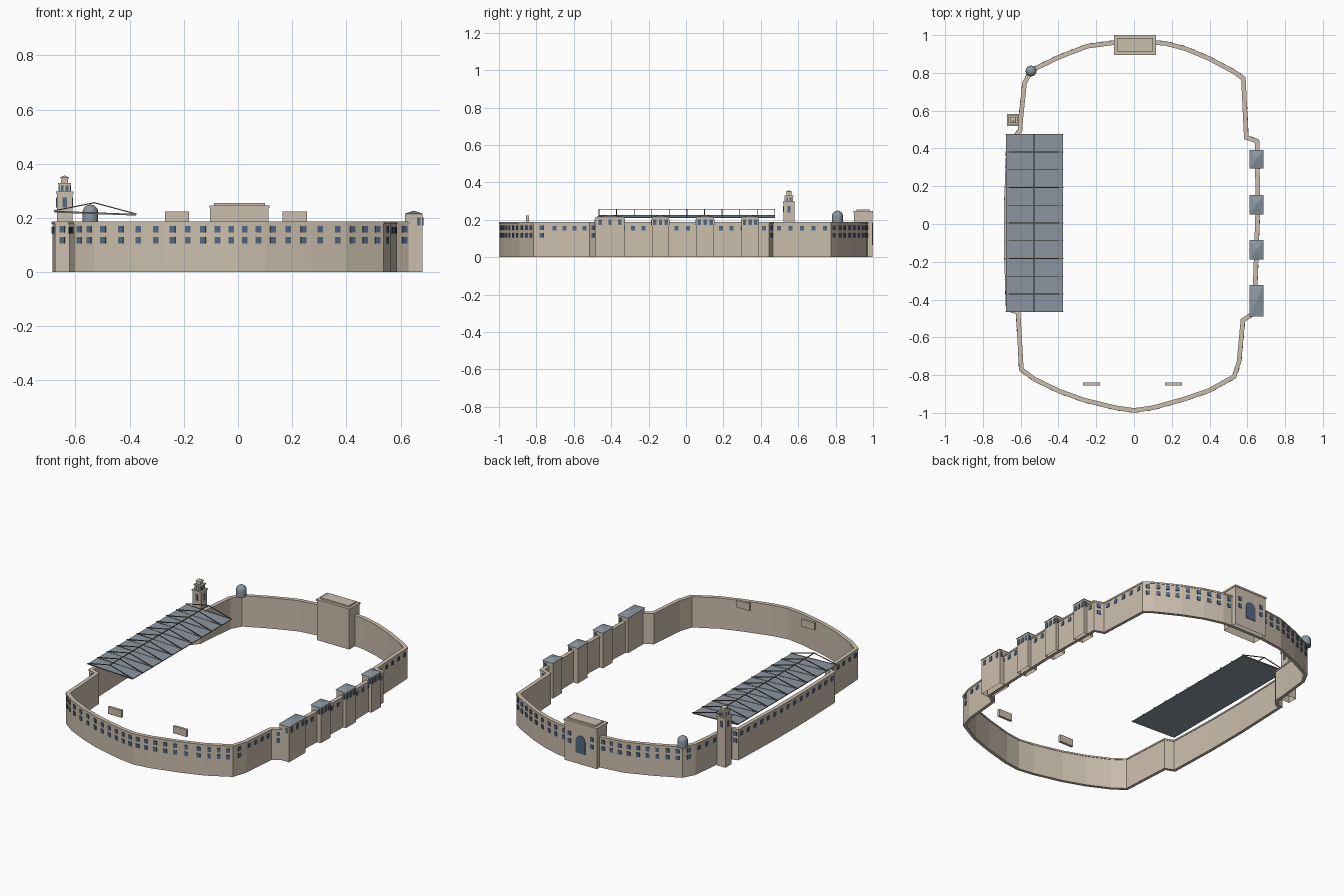
import bpy, bmesh, math
from mathutils import Matrix, Vector

cube = bpy.data.objects.get("Cube")
if cube:
    bpy.data.objects.remove(cube)


def material(name, rgb):
    m = bpy.data.materials.new(name)
    m.use_nodes = True
    m.diffuse_color = (*rgb, 1)
    m.node_tree.nodes["Principled BSDF"].inputs["Base Color"].default_value = (*rgb, 1)
    return m


STONE = material("sandstone", (0.60, 0.52, 0.42))
GLASS = material("blue glass", (0.09, 0.14, 0.22))
SHEET = material("grey roof sheet", (0.26, 0.31, 0.36))
STEEL = material("brown steel", (0.17, 0.14, 0.11))


def finish(name, bm, mat):
    bmesh.ops.recalc_face_normals(bm, faces=bm.faces)
    mesh = bpy.data.meshes.new(name)
    bm.to_mesh(mesh)
    bm.free()
    mesh.materials.append(mat)
    ob = bpy.data.objects.new(name, mesh)
    bpy.context.scene.collection.objects.link(ob)
    return ob


def add_box(bm, centre, size, angle=0):
    mat = Matrix.Translation(centre) @ Matrix.Rotation(angle, 4, "Z") @ Matrix.Diagonal((*size, 1))
    bmesh.ops.create_cube(bm, size=1, matrix=mat)


def box(name, x, y, z, mat=STONE, open_bottom=False):
    bm = bmesh.new()
    spans = (x, y, z)
    add_box(bm, [(a + b) / 2 for a, b in spans], [b - a for a, b in spans])
    if open_bottom:
        low = [f for f in bm.faces if f.normal.z < -0.9]
        bmesh.ops.delete(bm, geom=low, context="FACES_ONLY")
    return finish(name, bm, mat)


def pyramid(name, x, y, z, mat):
    bm = bmesh.new()
    base = [bm.verts.new((a, b, z[0])) for a, b in
            ((x[0], y[0]), (x[1], y[0]), (x[1], y[1]), (x[0], y[1]))]
    tip = bm.verts.new((sum(x) / 2, sum(y) / 2, z[1]))
    bm.faces.new(base)
    for i in range(4):
        bm.faces.new((base[i], base[(i + 1) % 4], tip))
    return finish(name, bm, mat)


def add_bar(bm, a, b, r):
    a, b = Vector(a), Vector(b)
    d = b - a
    mat = Matrix.Translation((a + b) / 2) @ d.to_track_quat("Z", "Y").to_matrix().to_4x4()
    bmesh.ops.create_cube(bm, size=1, matrix=mat @ Matrix.Diagonal((r, r, d.length, 1)))


# Perimeter wall plan, counter-clockwise along its outer face
PLAN = [Vector(p) for p in (
    (0, -.996), (.1, -.982), (.27, -.935), (.4, -.89), (.537, -.815), (.565, -.73),
    (.585, -.515), (.645, -.475), (.655, -.2), (.665, .1), (.66, .445), (.603, .465),
    (.588, .775), (.54, .81), (.4, .885), (.28, .935), (.17, .965), (.1, .97),
    (-.1, .97), (-.25, .95), (-.4, .892), (-.55, .82), (-.588, .75), (-.608, .56),
    (-.612, .5), (-.635, .47), (-.672, .46), (-.685, .1), (-.685, -.15), (-.675, -.455),
    (-.622, -.475), (-.605, -.775), (-.53, -.83), (-.4, -.893), (-.27, -.94), (-.1, -.982))]


def outward(a, b):
    d = (b - a).normalized()
    return Vector((d.y, -d.x))


def offset(points, dist):
    out = []
    for i, p in enumerate(points):
        n1 = outward(points[i - 1], p)
        n2 = outward(p, points[(i + 1) % len(points)])
        m = (n1 + n2).normalized()
        out.append(p + m * dist / max(m.dot(n1), 0.5))
    return out


def ring_wall(name, out, inn, z0, z1):
    bm = bmesh.new()
    loops = [[bm.verts.new((p.x, p.y, z)) for p in offset(PLAN, d)]
             for d, z in ((out, z0), (out, z1), (inn, z1), (inn, z0))]
    n = len(PLAN)
    for k in range(4):
        a, b = loops[k], loops[(k + 1) % 4]
        for i in range(n):
            j = (i + 1) % n
            bm.faces.new((a[i], a[j], b[j], b[i]))
    finish(name, bm, STONE)


ring_wall("perimeter_wall", 0, -.018, 0, .178)
ring_wall("wall_coping", .003, -.021, .178, .187)

# Wall windows: two rows on the curved ends, one row along the sides
bm = bmesh.new()
for i, a in enumerate(PLAN):
    b = PLAN[(i + 1) % len(PLAN)]
    nrm = outward(a, b)
    count = max(1, round((b - a).length / .06))
    if abs((a.x + b.x) / 2) < .02 and a.y > 0:
        continue
    rows = (.118, .158) if abs(nrm.y) > .3 else (.155,)
    for k in range(count):
        p = a.lerp(b, (k + .5) / count) + nrm * .001
        for z in rows:
            add_box(bm, (p.x, p.y, z), (.021, .006, .024), math.atan2(b.y - a.y, b.x - a.x))
finish("wall_windows", bm, GLASS)

# East side towers with low hipped roofs
for i, (y0, y1) in enumerate(((-.485, -.328), (-.183, -.09), (.055, .15), (.298, .388))):
    box(f"side_tower_{i + 1}", (.617, .681), (y0, y1), (0, .214), open_bottom=True)
    pyramid(f"side_tower_roof_{i + 1}", (.612, .686), (y0 - .004, y1 + .004), (.214, .227), SHEET)
    bm = bmesh.new()
    count = 3
    for k in range(count):
        y = y0 + (y1 - y0) * (k + .5) / count
        add_box(bm, (.681, y, .187), (.006, .018, .03))
    for y in (y0, y1):
        add_box(bm, (.667, y, .187), (.014, .006, .03))
    finish(f"side_tower_windows_{i + 1}", bm, GLASS)

# Rear gatehouse
box("gatehouse", (-.103, .113), (.898, .997), (0, .236), open_bottom=True)
box("gatehouse_cornice", (-.106, .116), (.895, 1), (.236, .246))
box("gatehouse_cap", (-.088, .1), (.912, .985), (.246, .255))
bm = bmesh.new()
arch = [(-.032, .065), (.032, .065)]
arch += [(.032 * math.cos(t * math.pi / 8), .14 + .032 * math.sin(t * math.pi / 8)) for t in range(9)]
face = bm.faces.new([bm.verts.new((.005 + x, .995, z)) for x, z in arch])
ext = bmesh.ops.extrude_face_region(bm, geom=[face])
bmesh.ops.translate(bm, vec=(0, .005, 0),
                    verts=[v for v in ext["geom"] if isinstance(v, bmesh.types.BMVert)])
for x in (-.07, .08):
    for z in (.125, .17):
        add_box(bm, (x, .997, z), (.02, .005, .026))
finish("gatehouse_windows", bm, GLASS)

# Corner bell tower in stepped stages
TX, TY = -.64, .55
for name, r, z in (("shaft", .029, (0, .29)), ("shaft_cornice", .032, (.29, .297)),
                   ("belfry", .021, (.297, .323)), ("belfry_cornice", .024, (.323, .329)),
                   ("lantern", .013, (.329, .346)), ("lantern_cap", .016, (.346, .35))):
    box("bell_tower_" + name, (TX - r, TX + r), (TY - r, TY + r), z, open_bottom=z[0] == 0)
pyramid("bell_tower_tip", (TX - .015, TX + .015), (TY - .015, TY + .015), (.35, .357), STONE)
bm = bmesh.new()
for q in range(4):
    turn = q * math.pi / 2
    for r, s, w, z, h in ((.029, 0, .016, .257, .036), (.021, -.009, .01, .31, .02),
                          (.021, .009, .01, .31, .02)):
        c, n = math.cos(turn), math.sin(turn)
        add_box(bm, (TX + r * c - s * n, TY + r * n + s * c, z), (.004, w, h), turn)
finish("bell_tower_windows", bm, GLASS)

# Domed turret on the wall corner
bm = bmesh.new()
profile = [(0, .185), (.029, .185), (.029, .22)]
profile += [(.029 * math.cos(t * math.pi / 12), .22 + .029 * math.sin(t * math.pi / 12)) for t in range(1, 7)]
verts = [bm.verts.new((x, 0, z)) for x, z in profile]
edges = [bm.edges.new(p) for p in zip(verts, verts[1:])]
bmesh.ops.spin(bm, geom=verts + edges, cent=(0, 0, 0), axis=(0, 0, 1), angle=math.tau, steps=16)
bmesh.ops.remove_doubles(bm, verts=bm.verts, dist=.0005)
bmesh.ops.translate(bm, verts=bm.verts, vec=(-.545, .81, 0))
dome = finish("corner_dome", bm, SHEET)
bpy.context.view_layer.objects.active = dome
dome.select_set(True)
bpy.ops.object.shade_smooth_by_angle()

# Stand roof: thin sloping sheet below a row of light trusses
X0, X1, XR, Y0, Y1 = -.677, -.377, -.53, -.465, .475
bm = bmesh.new()
add_box(bm, ((X0 + X1) / 2, (Y0 + Y1) / 2, 0), (X1 - X0, Y1 - Y0, .005))
for v in bm.verts:
    v.co.z += .222 + (v.co.x - X0) / (X1 - X0) * -.011
finish("stand_roof", bm, SHEET)
bm = bmesh.new()
add_bar(bm, (XR, Y0, .256), (XR, Y1, .256), .004)
for i in range(11):
    y = Y0 + (Y1 - Y0) * i / 10
    add_bar(bm, (X0 - .003, y, .226), (XR, y, .256), .004)
    add_bar(bm, (XR, y, .256), (X1 + .003, y, .214), .004)
    add_bar(bm, (X0, y, .224), (X1, y, .213), .004)
finish("stand_roof_trusses", bm, STEEL)

# Sign boards above the front end
for name, x0 in (("right_board", -.27), ("left_board", .165)):
    box(name, (x0, x0 + .09), (-.855, -.84), (.18, .223))
